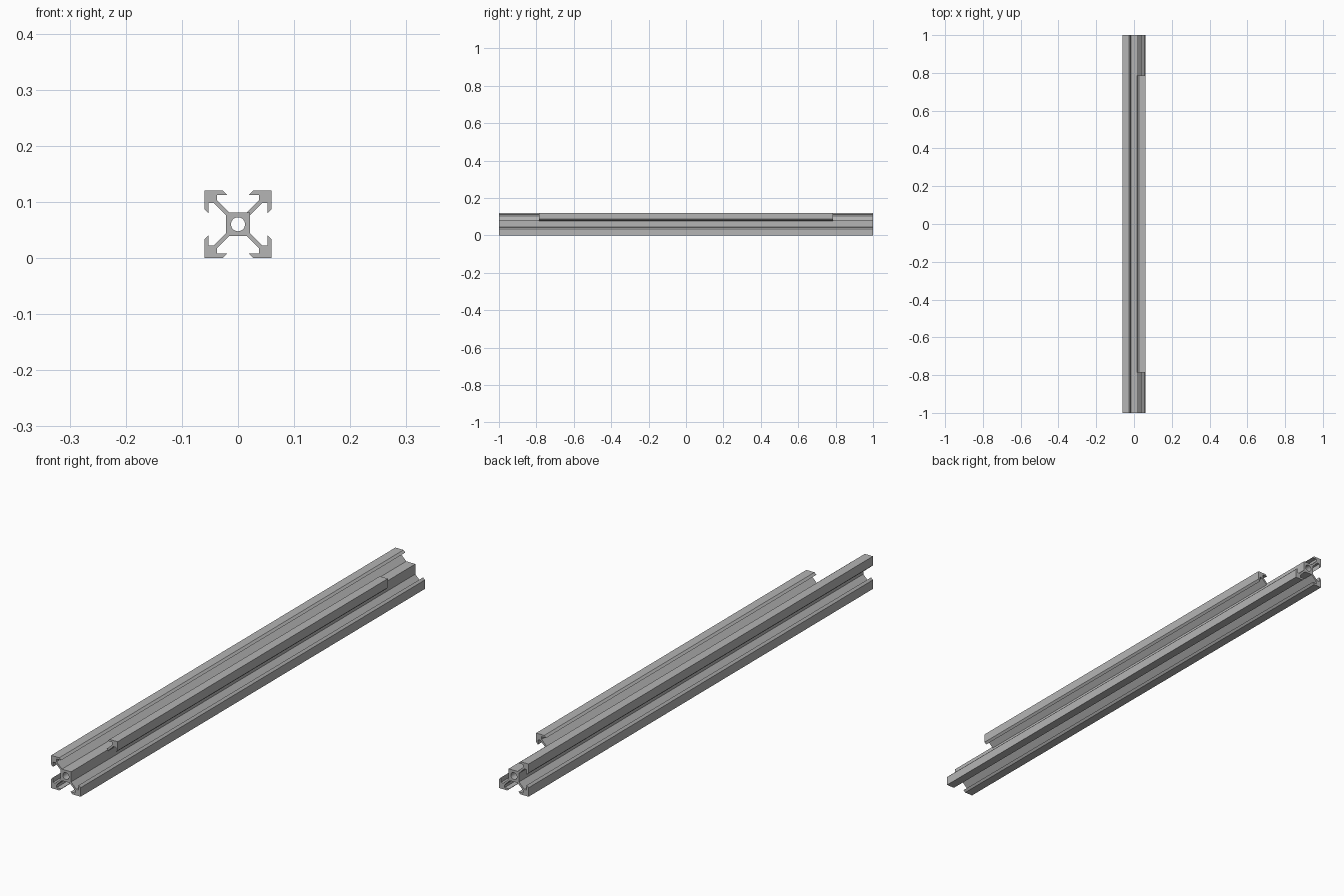
import bpy
import bmesh
from math import pi, cos, sin

if "Cube" in bpy.data.objects:
    bpy.data.objects.remove(bpy.data.objects["Cube"], do_unlink=True)

HALF = 0.06       # half width of the section
LENGTH = 2.0
CUT_LENGTH = 1.57  # length of the arm that stops short at both ends
CORE = 0.0212     # half width of the central core
BORE = 0.0125     # radius of the central hole
SEGMENTS = 32

metal = bpy.data.materials.new("aluminium grey")
metal.use_nodes = True
colour = (0.46, 0.46, 0.46, 1)
metal.diffuse_color = colour
metal.node_tree.nodes["Principled BSDF"].inputs["Base Color"].default_value = colour


def finish(bm, name):
    bmesh.ops.recalc_face_normals(bm, faces=bm.faces)
    mesh = bpy.data.meshes.new(name)
    bm.to_mesh(mesh)
    bm.free()
    mesh.materials.append(metal)
    obj = bpy.data.objects.new(name, mesh)
    obj.location.z = HALF
    bpy.context.collection.objects.link(obj)
    return obj


# Half of the corner arm: core corner, spoke, slot wall, lip, chamfer
web = 0.0052
slot = 0.0375
half_arm = [(CORE - web, CORE), (slot, slot + web), (slot, 0.0525),
            (0.0195, 0.0525), (0.027, HALF)]
arm_profile = ([(CORE, CORE)] + half_arm + [(HALF, HALF)]
               + [(z, x) for x, z in reversed(half_arm)])


def corner_arm(name, side, up, length):
    bm = bmesh.new()
    verts = [bm.verts.new((side * x, -length / 2, up * z)) for x, z in arm_profile]
    face = bm.faces.new(verts)
    result = bmesh.ops.extrude_face_region(bm, geom=[face], use_keep_orig=True)
    moved = [v for v in result["geom"] if isinstance(v, bmesh.types.BMVert)]
    bmesh.ops.translate(bm, verts=moved, vec=(0, length, 0))
    return finish(bm, name)


for side, side_name in ((-1, "right"), (1, "left")):
    for up, up_name in ((-1, "lower"), (1, "upper")):
        shortened = side > 0 and up > 0
        corner_arm(f"{up_name}_{side_name}_arm", side, up,
                   CUT_LENGTH if shortened else LENGTH)

# Square core with a round bore through it
bm = bmesh.new()
rings = []
for square, y in ((True, -1), (True, 1), (False, 1), (False, -1)):
    ring = []
    for i in range(SEGMENTS):
        a = 2 * pi * i / SEGMENTS
        radius = CORE / max(abs(cos(a)), abs(sin(a))) if square else BORE
        ring.append(bm.verts.new((radius * cos(a), y * LENGTH / 2, radius * sin(a))))
    rings.append(ring)
for r in range(4):
    here, after = rings[r], rings[(r + 1) % 4]
    for i in range(SEGMENTS):
        j = (i + 1) % SEGMENTS
        face = bm.faces.new((here[i], here[j], after[j], after[i]))
        face.smooth = r == 2
finish(bm, "bored_core")
